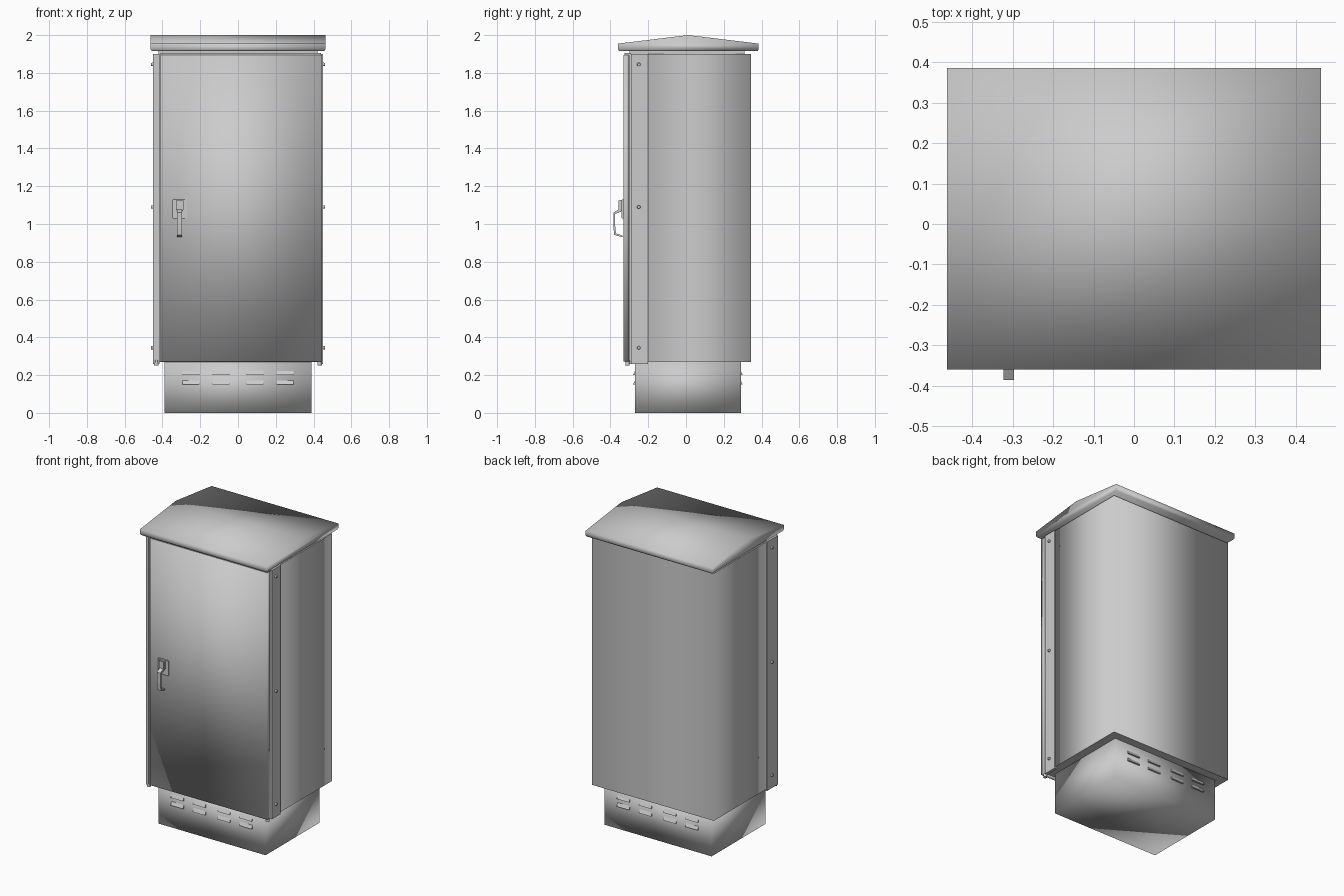
import bpy, bmesh, math
from mathutils import Matrix

if "Cube" in bpy.data.objects:
    bpy.data.objects.remove(bpy.data.objects["Cube"], do_unlink=True)

grey = bpy.data.materials.new("painted grey steel")
grey.use_nodes = True
colour = (0.6, 0.6, 0.6, 1)
grey.diffuse_color = colour
grey.node_tree.nodes["Principled BSDF"].inputs["Base Color"].default_value = colour


def finish(name, bm, smooth="none"):
    """smooth: 'all', 'sides' (upright faces only) or 'none'."""
    bmesh.ops.recalc_face_normals(bm, faces=bm.faces)
    for f in bm.faces:
        f.smooth = smooth == "all" or (smooth == "sides" and abs(f.normal.z) < 0.5)
    mesh = bpy.data.meshes.new(name)
    bm.to_mesh(mesh)
    bm.free()
    mesh.materials.append(grey)
    obj = bpy.data.objects.new(name, mesh)
    bpy.context.collection.objects.link(obj)
    return obj


def box(name, x, y, z, smooth="none", bevel=0):
    bm = bmesh.new()
    size = [b - a for a, b in (x, y, z)]
    mid = [(a + b) / 2 for a, b in (x, y, z)]
    bmesh.ops.create_cube(bm, size=1, matrix=Matrix.Translation(mid) @ Matrix.Diagonal((*size, 1)))
    if bevel:
        bmesh.ops.bevel(bm, geom=bm.edges[:], offset=bevel, segments=2, affect="EDGES")
    return finish(name, bm, smooth)


def prism(name, profile, x, smooth="none", flare=0, bm=None):
    """Extrude a (y, z) outline along x; flare widens points above the lowest."""
    own = bm is None
    bm = bm or bmesh.new()
    low = min(z for _, z in profile)
    rings = []
    for px, side in zip(x, (-1, 1)):
        ring = [bm.verts.new((px + side * flare * (z > low), y, z)) for y, z in profile]
        bm.faces.new(ring)
        rings.append(ring)
    n = len(profile)
    for i in range(n):
        j = (i + 1) % n
        bm.faces.new((rings[0][i], rings[0][j], rings[1][j], rings[1][i]))
    if own:
        return finish(name, bm, smooth)


def cylinder(name, radius, depth, matrix, segments=12):
    bm = bmesh.new()
    bmesh.ops.create_cone(bm, cap_ends=True, segments=segments, radius1=radius,
                          radius2=radius * 0.8, depth=depth, matrix=matrix)
    return finish(name, bm)


# Plinth and cabinet shell
box("plinth", (-0.39, 0.39), (-0.27, 0.29), (0, 0.275), "all")
box("cabinet_body", (-0.445, 0.445), (-0.2, 0.345), (0.27, 1.9), "sides")
box("front_frame", (-0.435, 0.435), (-0.298, -0.19), (0.27, 1.9))
box("roof_neck", (-0.42, 0.42), (-0.3, 0.31), (1.89, 1.925))

# Gabled roof with a slightly flared rim
prism("roof", [(-0.354, 1.915), (-0.36, 1.925), (-0.36, 1.955), (0.012, 2.0),
               (0.385, 1.955), (0.385, 1.925), (0.379, 1.915)],
      (-0.456, 0.456), "all", flare=0.006)

# Door, latch-side post and top strip
box("door", (-0.41, 0.445), (-0.332, -0.302), (0.272, 1.895), "all")
box("latch_post", (-0.45, -0.416), (-0.316, -0.28), (0.26, 1.9))
box("latch_post_rib", (-0.438, -0.426), (-0.322, -0.31), (0.27, 1.9))
box("door_top_rail", (-0.41, 0.44), (-0.325, -0.29), (1.89, 1.904))

# Side cover strips, their screws and the lower pivots
for side, label in ((-1, "right"), (1, "left")):
    box(label + "_cover_strip", sorted((side * 0.43, side * 0.45)), (-0.29, -0.2), (0.26, 1.9))
    for z in (0.345, 1.09, 1.845):
        turn = Matrix.Translation((side * 0.453, -0.25, z)) @ Matrix.Rotation(side * math.pi / 2, 4, "Y")
        cylinder(label + "_screw", 0.01, 0.014, turn)
    cylinder(label + "_pivot", 0.012, 0.03, Matrix.Translation((side * 0.432, -0.31, 0.265)))

# Hooded vents on the front and back of the plinth
for face, wall, label in ((-1, -0.27, "front"), (1, 0.29, "back")):
    bm = bmesh.new()
    for z in (0.15, 0.2):
        for x in (-0.25, -0.09, 0.09, 0.25):
            hood = [(wall - face * 0.002, z), (wall + face * 0.011, z), (wall - face * 0.002, z + 0.026)]
            prism("", hood, (x - 0.045, x + 0.045), bm=bm)
    finish(label + "_vents", bm)

# Swing handle: back plate, lock block and bent lever
box("handle_plate", (-0.348, -0.27), (-0.341, -0.325), (1.03, 1.13), bevel=0.003)
box("lock_block", (-0.328, -0.288), (-0.357, -0.335), (1.07, 1.128), bevel=0.004)
prism("handle_lever", [(-0.345, 1.09), (-0.36, 1.075), (-0.385, 1.06), (-0.385, 0.99), (-0.38, 0.942),
                       (-0.335, 0.93), (-0.335, 0.938), (-0.371, 0.95), (-0.375, 0.99),
                       (-0.375, 1.053), (-0.345, 1.065)], (-0.322, -0.296))
